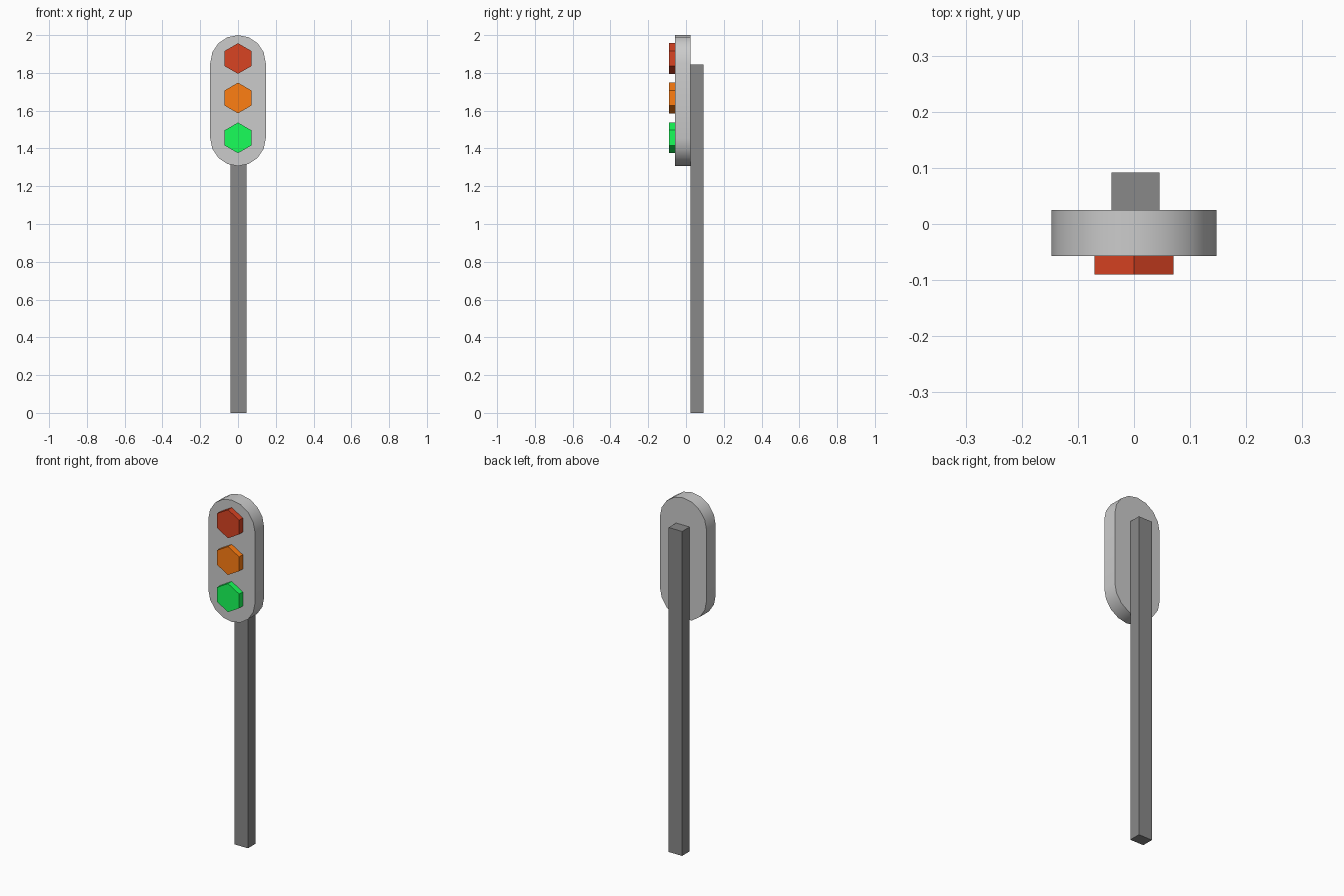
import bpy, bmesh, math

if "Cube" in bpy.data.objects:
    bpy.data.objects.remove(bpy.data.objects["Cube"])


def prism(name, outline, y_front, y_back, color=None, smooth=False):
    """Extrude an (x, z) outline along y into a closed solid."""
    bm = bmesh.new()
    face = bm.faces.new([bm.verts.new((x, y_front, z)) for x, z in outline])
    ext = bmesh.ops.extrude_face_region(bm, geom=[face], use_keep_orig=True)
    for v in ext["geom"]:
        if isinstance(v, bmesh.types.BMVert):
            v.co.y = y_back
    bmesh.ops.recalc_face_normals(bm, faces=bm.faces)
    mesh = bpy.data.meshes.new(name)
    bm.to_mesh(mesh)
    bm.free()
    obj = bpy.data.objects.new(name, mesh)
    bpy.context.collection.objects.link(obj)
    if color:
        mat = bpy.data.materials.new(name + "_color")
        mat.diffuse_color = (*color, 1)
        mat.use_nodes = True
        mat.node_tree.nodes["Principled BSDF"].inputs["Base Color"].default_value = mat.diffuse_color
        mesh.materials.append(mat)
    if smooth:
        bpy.ops.object.select_all(action='DESELECT')
        obj.select_set(True)
        bpy.context.view_layer.objects.active = obj
        bpy.ops.object.shade_smooth_by_angle(angle=math.radians(40))
    return obj


def arc(cz, r, start, end, steps):
    """Points on an arc centred on x = 0, angles in degrees."""
    angles = [math.radians(start + (end - start) * i / steps) for i in range(steps + 1)]
    return [(r * math.cos(a), cz + r * math.sin(a)) for a in angles]


# Housing: capsule with eight segments on each rounded end
R, TOP, BOTTOM = 0.147, 2.0, 1.307
capsule = arc(TOP - R, R, 0, 180, 8) + arc(BOTTOM + R, R, 180, 360, 8)
prism("housing", capsule, -0.057, 0.025, smooth=True)

# Square post behind the housing
post = [(-0.04, 0), (0.045, 0), (0.045, 1.845), (-0.04, 1.845)]
prism("post", post, 0.025, 0.092, (0.25, 0.25, 0.25))

# Hexagonal lamps, point up
lamps = [("red_lamp", 1.876, (0.69, 0.056, 0.016)),
         ("amber_lamp", 1.667, (1.0, 0.21, 0.006)),
         ("green_lamp", 1.456, (0.009, 1.0, 0.10))]
for name, z, color in lamps:
    prism(name, arc(z, 0.081, 30, 330, 5), -0.09, -0.056, color)
